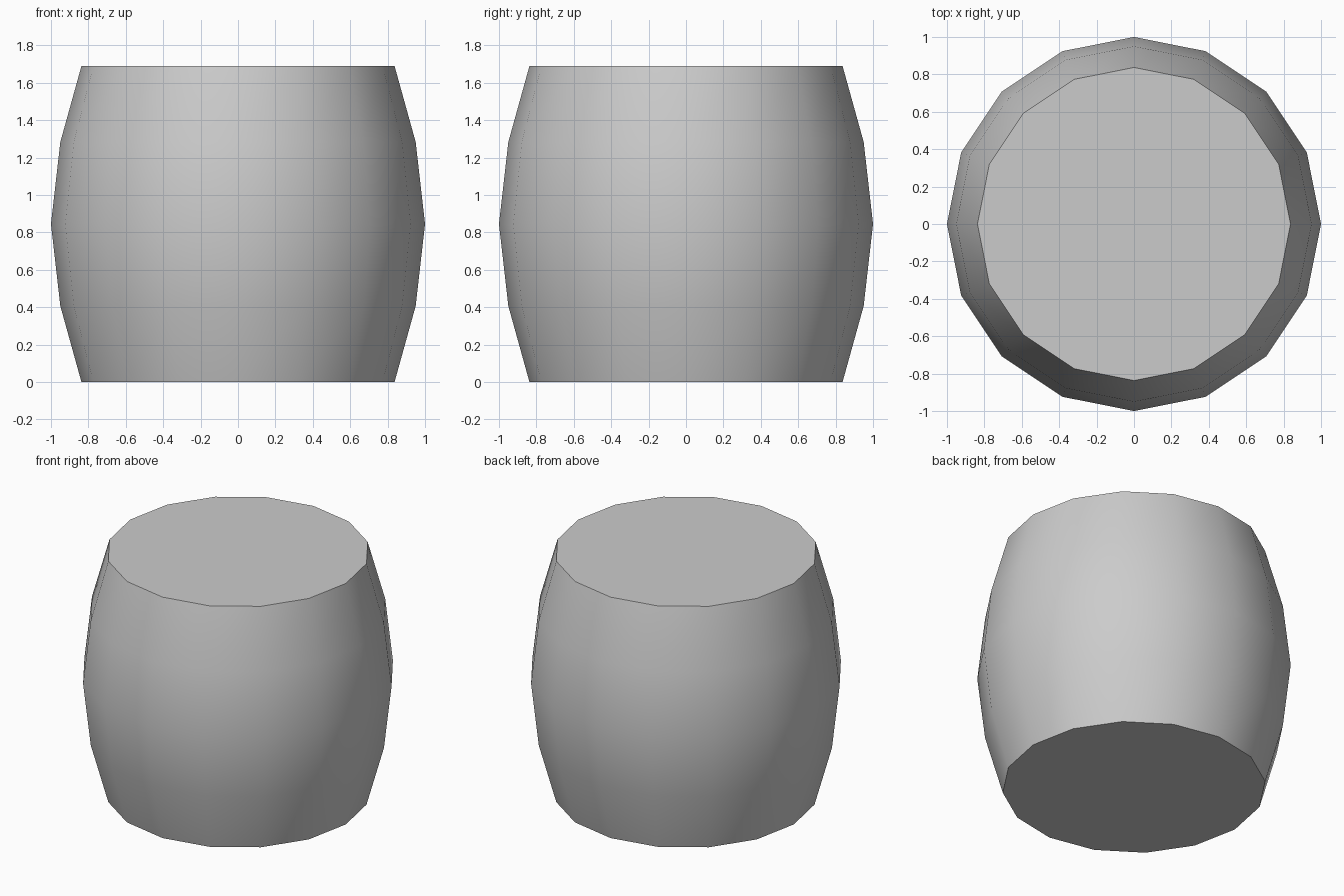
import bpy, bmesh
from math import cos, sin, tau, radians

if "Cube" in bpy.data.objects:
    bpy.data.objects.remove(bpy.data.objects["Cube"])

SIDES = 16
# barrel profile: (radius, height)
PROFILE = [(0.837, 0.0), (0.95, 0.407), (1.0, 0.845), (0.95, 1.283), (0.837, 1.69)]

# bulging barrel body with flat closed ends
bm = bmesh.new()
rings = [[bm.verts.new((r * cos(tau * i / SIDES), r * sin(tau * i / SIDES), z))
          for i in range(SIDES)] for r, z in PROFILE]
for low, high in zip(rings, rings[1:]):
    for i in range(SIDES):
        j = (i + 1) % SIDES
        bm.faces.new((low[i], low[j], high[j], high[i]))
bm.faces.new(rings[0][::-1])
bm.faces.new(rings[-1])

mesh = bpy.data.meshes.new("barrel")
bm.to_mesh(mesh)
bm.free()
barrel = bpy.data.objects.new("barrel", mesh)
bpy.context.collection.objects.link(barrel)

# smooth sides, crisp rims
bpy.context.view_layer.objects.active = barrel
barrel.select_set(True)
bpy.ops.object.shade_smooth_by_angle(angle=radians(40))
